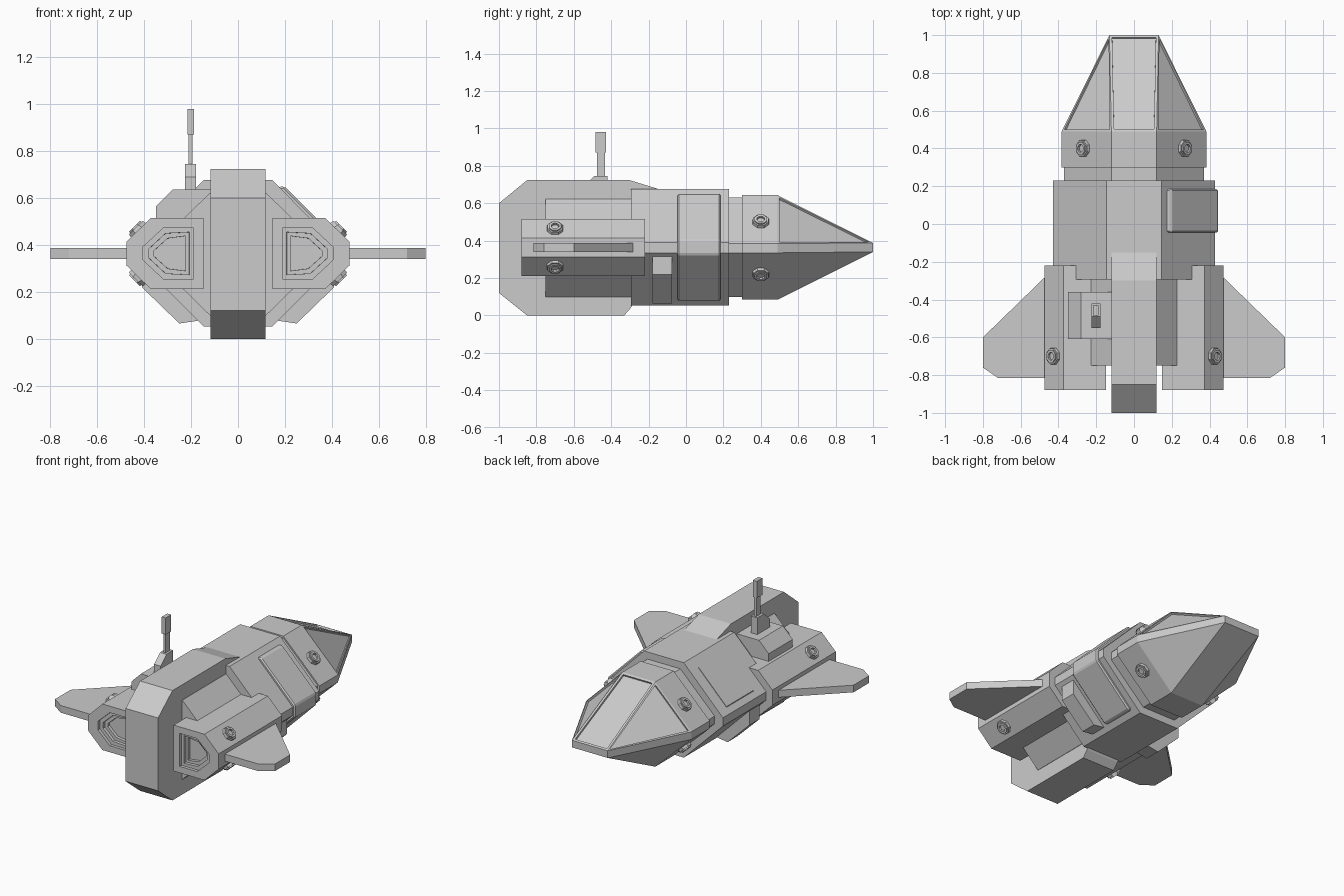
import bpy, bmesh, math
from mathutils import Vector, Matrix

if "Cube" in bpy.data.objects:
    bpy.data.objects.remove(bpy.data.objects["Cube"])


def loft(sections):
    """Closed solid through rings of 3D points; returns bmesh and its last cap."""
    bm = bmesh.new()
    rings = [[bm.verts.new(p) for p in s] for s in sections]
    n = len(rings[0])
    for a, b in zip(rings, rings[1:]):
        for i in range(n):
            j = (i + 1) % n
            bm.faces.new((a[i], a[j], b[j], b[i]))
    bm.faces.new(rings[0])
    cap = bm.faces.new(rings[-1])
    bmesh.ops.recalc_face_normals(bm, faces=bm.faces)
    return bm, cap


def along_y(y, pts):
    return [(x, y, z) for x, z in pts]


def finish(name, bm, mirror=False, bevel=0):
    me = bpy.data.meshes.new(name)
    bm.to_mesh(me)
    bm.free()
    ob = bpy.data.objects.new(name, me)
    bpy.context.collection.objects.link(ob)
    if bevel:
        m = ob.modifiers.new("bevel", 'BEVEL')
        m.width, m.segments = bevel, 1
    if mirror:
        ob.modifiers.new("mirror", 'MIRROR')
    return ob


def prism_y(name, pts, y0, y1, **kw):
    return finish(name, loft([along_y(y0, pts), along_y(y1, pts)])[0], **kw)


def prism_x(name, pts, x0, x1, **kw):
    return finish(name, loft([[(x, y, z) for y, z in pts] for x in (x0, x1)])[0], **kw)


def step(bm, face, width, depth):
    """Inset a face, then push it straight in or out."""
    bmesh.ops.inset_individual(bm, faces=[face], thickness=width)
    bmesh.ops.inset_individual(bm, faces=[face], thickness=0.0005, depth=depth)


def octagon(flat, side, zb, zl, zu, zt):
    half = [(flat, zt), (side, zu), (side, zl), (flat, zb)]
    return half + [(-x, z) for x, z in reversed(half)]


def box(name, x0, x1, y0, y1, z0, z1):
    return prism_x(name, [(y0, z0), (y1, z0), (y1, z1), (y0, z1)], x0, x1)


# Hull sections
prism_y("main_hull", octagon(.145, .43, .052, .335, .39, .677), -.295, .23)
prism_y("neck", octagon(.12, .37, .10, .335, .385, .63), .22, .31)
prism_y("rear_hull", octagon(.12, .36, .10, .335, .385, .622), -.75, -.28)

# Cockpit with three recessed windows
ring = octagon(.12, .383, .085, .335, .385, .643)
tip = octagon(.13, .13, .34, .34, .387, .387)
bm, _ = loft([along_y(.30, ring), along_y(.49, ring), along_y(1.0, tip)])
bmesh.ops.remove_doubles(bm, verts=bm.verts, dist=.001)
bmesh.ops.dissolve_degenerate(bm, edges=bm.edges, dist=.001)
bmesh.ops.recalc_face_normals(bm, faces=bm.faces)
bm.normal_update()
windows = [f for f in bm.faces if f.normal.z > .2 and f.normal.y > .1]
for f in windows:
    step(bm, f, .02, -.012)
finish("cockpit", bm)

# Tall central spine
prism_x("spine", [(-1, .12), (-.85, 0), (-.33, 0), (-.295, .04), (-.15, .3), (-.15, .677),
                  (-.30, .723), (-.85, .723), (-1, .60)], -.118, .118)

# Engines with stepped nozzles
outer = [(.147, .515), (.372, .515), (.475, .413), (.475, .312), (.372, .212), (.147, .212)]
noz = [(.19, .472), (.318, .472), (.404, .392), (.404, .335), (.318, .255), (.19, .255)]
bm, cap = loft([along_y(-.22, outer), along_y(-.88, outer),
                along_y(-.88, noz), along_y(-.86, noz)])
bm.normal_update()
step(bm, cap, .025, -.02)
step(bm, cap, .022, -.02)
finish("engine", bm, mirror=True)

# Wings
wing = [(.46, -.27), (.80, -.60), (.80, -.76), (.72, -.815), (.46, -.815)]
finish("wing", loft([[(x, y, z) for x, y in wing] for z in (.34, .387)])[0], mirror=True)

# Raised wrap-around plate on the right flank
prism_y("flank_plate", [(.16, .645), (.197, .65), (.445, .402), (.445, .325), (.197, .078),
                        (.16, .083)], -.045, .185, bevel=.008)

# Thin hatch on the left upper slope
prism_y("hatch", [(-.195, .62), (-.195, .631), (-.40, .426), (-.40, .41)], -.13, .15)

# Lower side boxes
prism_y("side_box", [(.15, .08), (.25, .065), (.41, .22), (.41, .315), (.3, .3)],
        -.18, -.075, mirror=True)

# Antenna and its mount
prism_y("antenna_platform", [(-.10, .50), (-.35, .50), (-.35, .565), (-.28, .635), (-.10, .635)],
        -.61, -.36)
prism_x("antenna_base", [(-.55, .63), (-.55, .69), (-.49, .745), (-.42, .745), (-.42, .63)],
        -.225, -.178)
box("antenna_mast", -.21, -.193, -.476, -.432, .74, .875)
box("antenna_tip", -.216, -.187, -.485, -.428, .87, .98)


# Octagonal thrusters on the sloped faces
def thruster(name, x, y, z, up):
    rot = Vector((1, 0, up)).to_track_quat('Z', 'Y').to_matrix().to_4x4()
    bm = bmesh.new()
    bmesh.ops.create_cone(bm, cap_ends=True, segments=8, radius1=.05, radius2=.044, depth=.03,
                          matrix=Matrix.Rotation(math.pi / 8, 4, 'Z'))
    bm.normal_update()
    top = max(bm.faces, key=lambda f: f.calc_center_median().z)
    step(bm, top, .008, .008)
    step(bm, top, .014, -.014)
    bmesh.ops.transform(bm, matrix=Matrix.Translation((x, y, z)) @ rot, verts=bm.verts)
    finish(name, bm, mirror=True)


for label, x, y, z_top, z_low in (("nose", .268, .40, .50, .223), ("engine", .425, -.70, .463, .263)):
    thruster(label + "_thruster_upper", x, y, z_top, 1)
    thruster(label + "_thruster_lower", x, y, z_low, -1)
